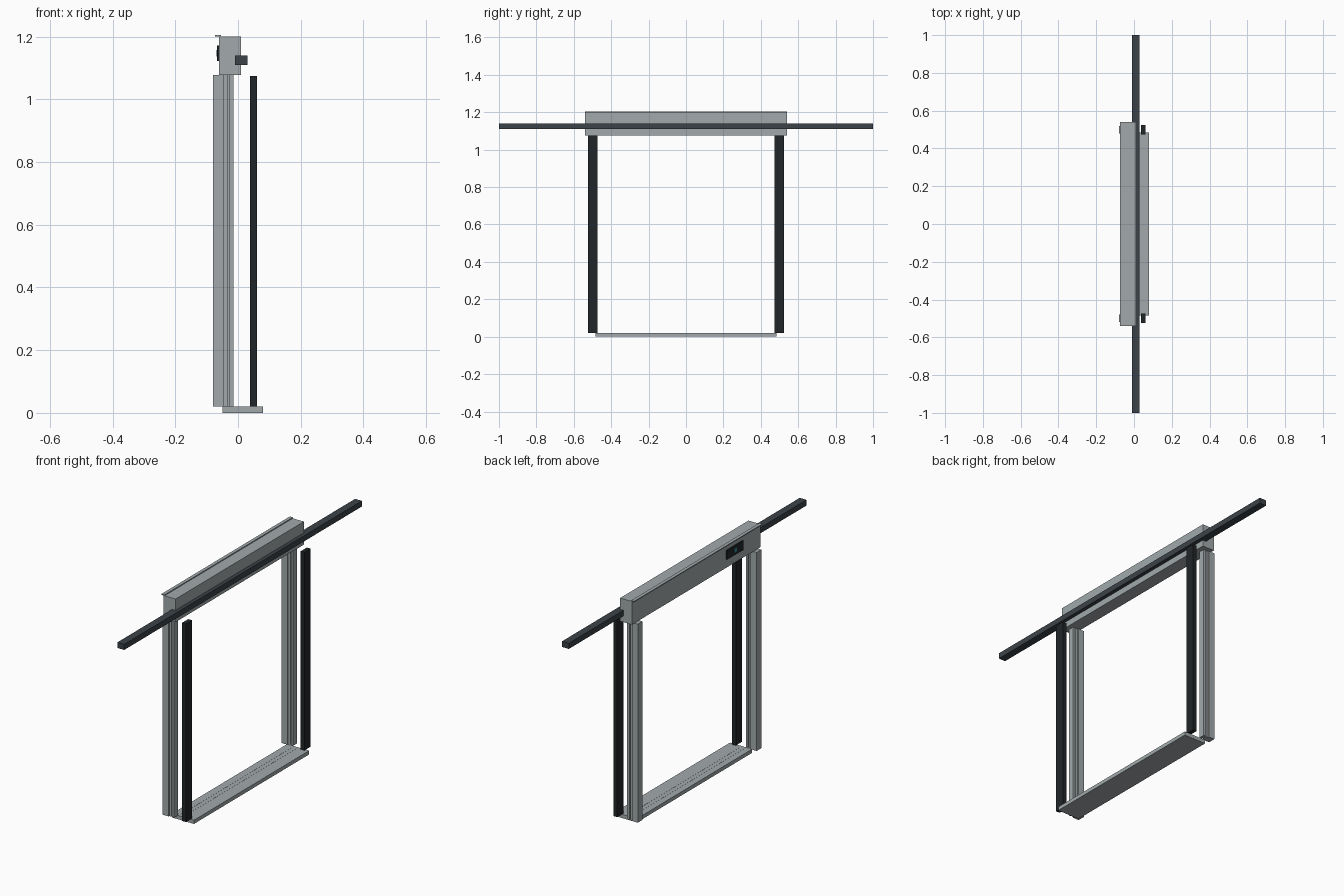
import bpy, bmesh

if "Cube" in bpy.data.objects:
    bpy.data.objects.remove(bpy.data.objects["Cube"])


def material(name, rgb):
    m = bpy.data.materials.new(name)
    m.diffuse_color = (*rgb, 1)
    m.use_nodes = True
    m.node_tree.nodes["Principled BSDF"].inputs["Base Color"].default_value = m.diffuse_color
    return m


ALU = material("aluminium", (0.36, 0.40, 0.41))
RAIL = material("rail_dark", (0.045, 0.055, 0.065))
BLACK = material("post_black", (0.015, 0.019, 0.021))
TEAL = material("screen_teal", (0.03, 0.25, 0.28))


def add(name, bm, mat):
    bmesh.ops.recalc_face_normals(bm, faces=bm.faces)
    me = bpy.data.meshes.new(name)
    bm.to_mesh(me)
    bm.free()
    me.materials.append(mat)
    ob = bpy.data.objects.new(name, me)
    bpy.context.collection.objects.link(ob)
    return ob


def box(name, x, y, z, mat, bevel=0):
    bm = bmesh.new()
    bmesh.ops.create_cube(bm, size=1)
    for v in bm.verts:
        v.co = [(a + b) / 2 + c * (b - a) for c, (a, b) in zip(v.co, (x, y, z))]
    if bevel:
        bmesh.ops.bevel(bm, geom=bm.edges[:], offset=bevel, segments=1, affect='EDGES')
    return add(name, bm, mat)


def extrude(name, profile, z0, z1, mat):
    bm = bmesh.new()
    f = bm.faces.new([bm.verts.new((x, y, z0)) for x, y in profile])
    r = bmesh.ops.extrude_face_region(bm, geom=[f])
    for v in r["geom"]:
        if isinstance(v, bmesh.types.BMVert):
            v.co.z = z1
    return add(name, bm, mat)


# Header housing with top lip
box("header_housing", (-0.06, 0.01), (-0.54, 0.54), (1.077, 1.2), ALU)
box("header_lip", (-0.073, -0.055), (-0.54, 0.54), (1.2, 1.205), ALU)

# Control display on the outer face
box("display_panel", (-0.067, -0.06), (-0.39, -0.25), (1.122, 1.172), BLACK, 0.001)
box("display_screen", (-0.068, -0.066), (-0.33, -0.31), (1.137, 1.157), TEAL)

# Long sliding rail
box("sliding_rail", (-0.01, 0.03), (-1, 1), (1.11, 1.14), RAIL)

# Floor sill with thin tread strips
box("floor_sill", (-0.05, 0.08), (-0.485, 0.485), (0, 0.02), ALU)
for i, x in enumerate((-0.012, 0.012)):
    box(f"sill_tread_{i}", (x - 0.004, x + 0.004), (-0.46, 0.46), (0.019, 0.0206), ALU)

# Grooved jambs (half outline in x and half-width) and dark posts on both sides
half = [(-0.08, 0.02), (-0.045, 0.02), (-0.045, 0.014), (-0.032, 0.014),
        (-0.032, 0.008), (-0.027, 0.008), (-0.027, 0.016), (-0.015, 0.016)]
outline = half + [(x, -w) for x, w in reversed(half)]
for side, s in (("near", -1), ("far", 1)):
    extrude(f"jamb_{side}", [(x, s * 0.5 + w) for x, w in outline], 0.02, 1.077, ALU)
    box(f"post_{side}", (0.038, 0.06), sorted((s * 0.473, s * 0.525)), (0.02, 1.075), BLACK)
